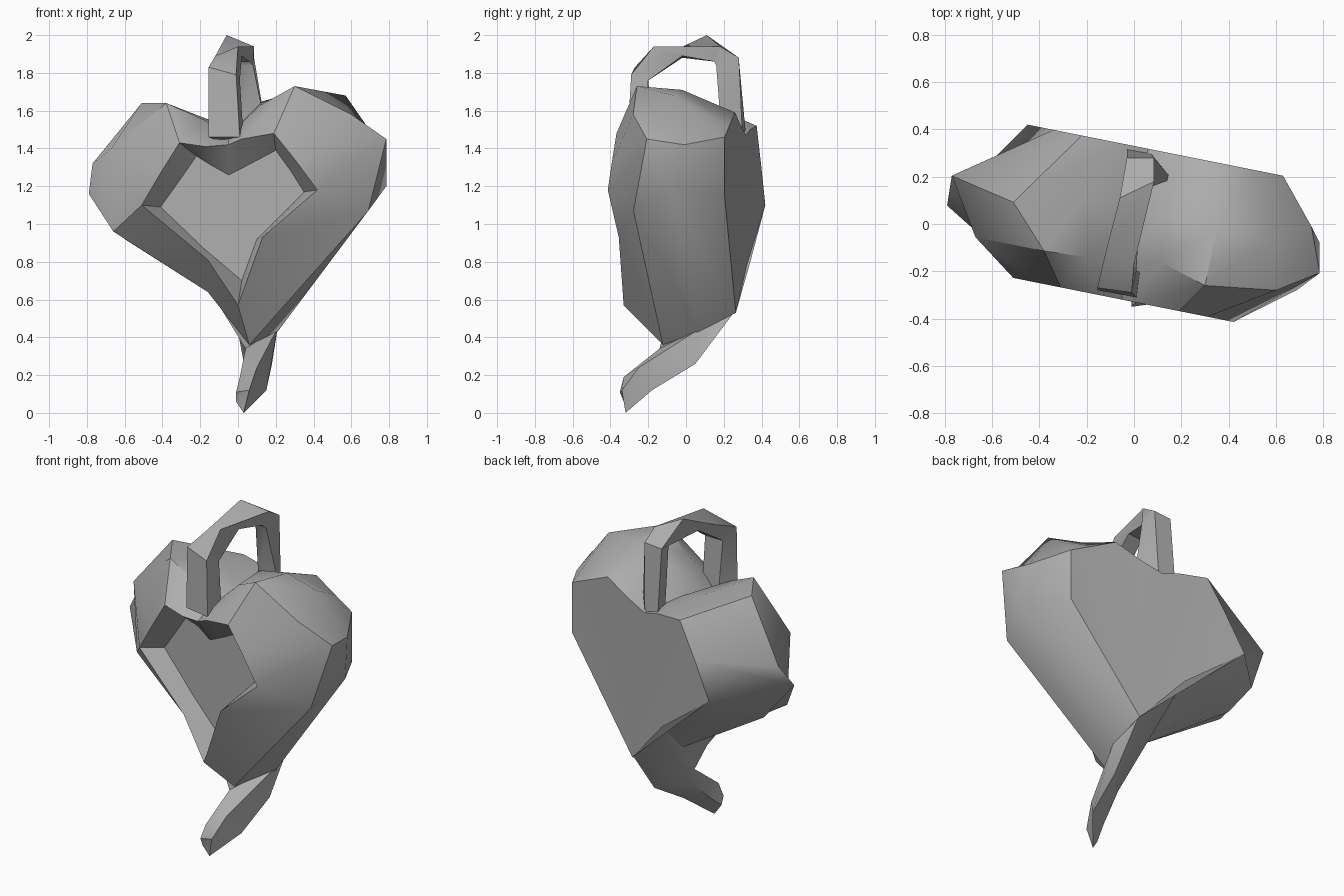
import bpy, bmesh, math

cube = bpy.data.objects.get("Cube")
if cube:
    bpy.data.objects.remove(cube, do_unlink=True)

grey = bpy.data.materials.new("plain grey")
grey.use_nodes = True
colour = (0.42, 0.42, 0.42, 1)
grey.diffuse_color = colour
grey.node_tree.nodes["Principled BSDF"].inputs["Base Color"].default_value = colour


def loft(name, rings, smooth=38):
    """Bridge equal-length rings of points and cap both ends."""
    bm = bmesh.new()
    loops = [[bm.verts.new(p) for p in ring] for ring in rings]
    n = len(loops[0])
    for a, b in zip(loops, loops[1:]):
        for i in range(n):
            j = (i + 1) % n
            bm.faces.new((a[i], a[j], b[j], b[i]))
    caps = [bm.faces.new(loops[0]), bm.faces.new(loops[-1][::-1])]
    bmesh.ops.triangulate(bm, faces=caps)
    bmesh.ops.recalc_face_normals(bm, faces=bm.faces)
    mesh = bpy.data.meshes.new(name)
    bm.to_mesh(mesh)
    bm.free()
    mesh.materials.append(grey)
    obj = bpy.data.objects.new(name, mesh)
    bpy.context.collection.objects.link(obj)
    bpy.ops.object.select_all(action='DESELECT')
    obj.select_set(True)
    bpy.context.view_layer.objects.active = obj
    bpy.ops.object.shade_smooth_by_angle(angle=math.radians(smooth))
    return obj


def slanted(depth, profile):
    """Heart outline (x, z[, own depth]) set on a plane turned about z."""
    return [(p[0], (p[2] if len(p) > 2 else depth) - 0.2 * p[0], p[1]) for p in profile]


# Heart outlines, clockwise from the cleft: recess floor, rim, two bulges, back
floor = slanted(-0.21, [(-.05, 1.26), (.03, 1.30), (.20, 1.39), (.28, 1.28), (.35, 1.17), (.10, .92),
                        (.02, .70), (-.18, .87), (-.41, 1.09), (-.31, 1.23), (-.22, 1.36), (-.14, 1.31)])
rim = slanted(-0.33, [(-.05, 1.42), (.02, 1.45), (.19, 1.48), (.31, 1.33), (.42, 1.18), (.13, .93),
                      (0, .57), (-.16, .81), (-.51, 1.10), (-.41, 1.27), (-.31, 1.43), (-.17, 1.41)])
front_bulge = slanted(-0.18, [(-.05, 1.47), (.12, 1.63, -.14), (.30, 1.73, -.20), (.60, 1.58, -.16),
                              (.785, 1.45, -.05), (.69, 1.07, -.14), (.06, .36, -.11), (-.16, .64, -.11),
                              (-.66, .96, -.17), (-.67, 1.40, -.19), (-.38, 1.64, -.19), (-.20, 1.56)])
back_bulge = slanted(0.05, [(-.01, 1.49), (.13, 1.65), (.35, 1.71), (.57, 1.68), (.75, 1.42, .14),
                            (.785, 1.20, .077), (.21, .43, .11), (-.60, .92, -.02),
                            (-.79, 1.16, -.08), (-.77, 1.32), (-.51, 1.64, -.01), (-.20, 1.57, .08)])
back = slanted(0.33, [(.06, 1.47), (.20, 1.52), (.35, 1.59), (.50, 1.52), (.63, 1.46), (.63, 1.15),
                      (.18, .53, .30), (-.08, .82), (-.45, 1.10), (-.34, 1.31), (-.22, 1.52), (-.05, 1.50)])
loft("heart_body", [floor, rim, front_bulge, back_bulge, back])

# Arched handle: outer left, outer right, inner right, inner left at each station
loft("handle", [
    [(-.155, -.28, 1.46), (.01, -.31, 1.46), (.03, -.20, 1.44), (-.10, -.17, 1.44)],
    [(-.155, -.27, 1.83), (-.01, -.29, 1.79), (.01, -.20, 1.76), (-.11, -.20, 1.76)],
    [(-.12, -.12, 1.89), (.00, -.17, 1.94), (.02, -.02, 1.89), (-.07, -.02, 1.88)],
    [(-.06, .11, 2.00), (.085, .18, 1.94), (.06, .15, 1.86), (-.03, .15, 1.86)],
    [(-.03, .28, 1.87), (.085, .28, 1.88), (.08, .16, 1.84), (.00, .17, 1.84)],
    [(-.03, .32, 1.44), (.07, .30, 1.44), (.16, .19, 1.44), (.01, .19, 1.44)],
])

# Curled tail: front left, front right, back right, back left at each station
loft("tail", [
    [(-.15, -.06, .65), (.12, -.05, .62), (.18, .26, .54), (-.07, .32, .79)],
    [(.04, -.14, .34), (.21, .08, .45), (.18, .05, .26), (.03, -.10, .27)],
    [(.01, -.33, .19), (.10, -.25, .24), (.15, -.18, .12), (.01, -.25, .13)],
    [(-.01, -.35, .11), (.06, -.34, .12), (.03, -.32, 0), (-.01, -.33, .06)],
])
